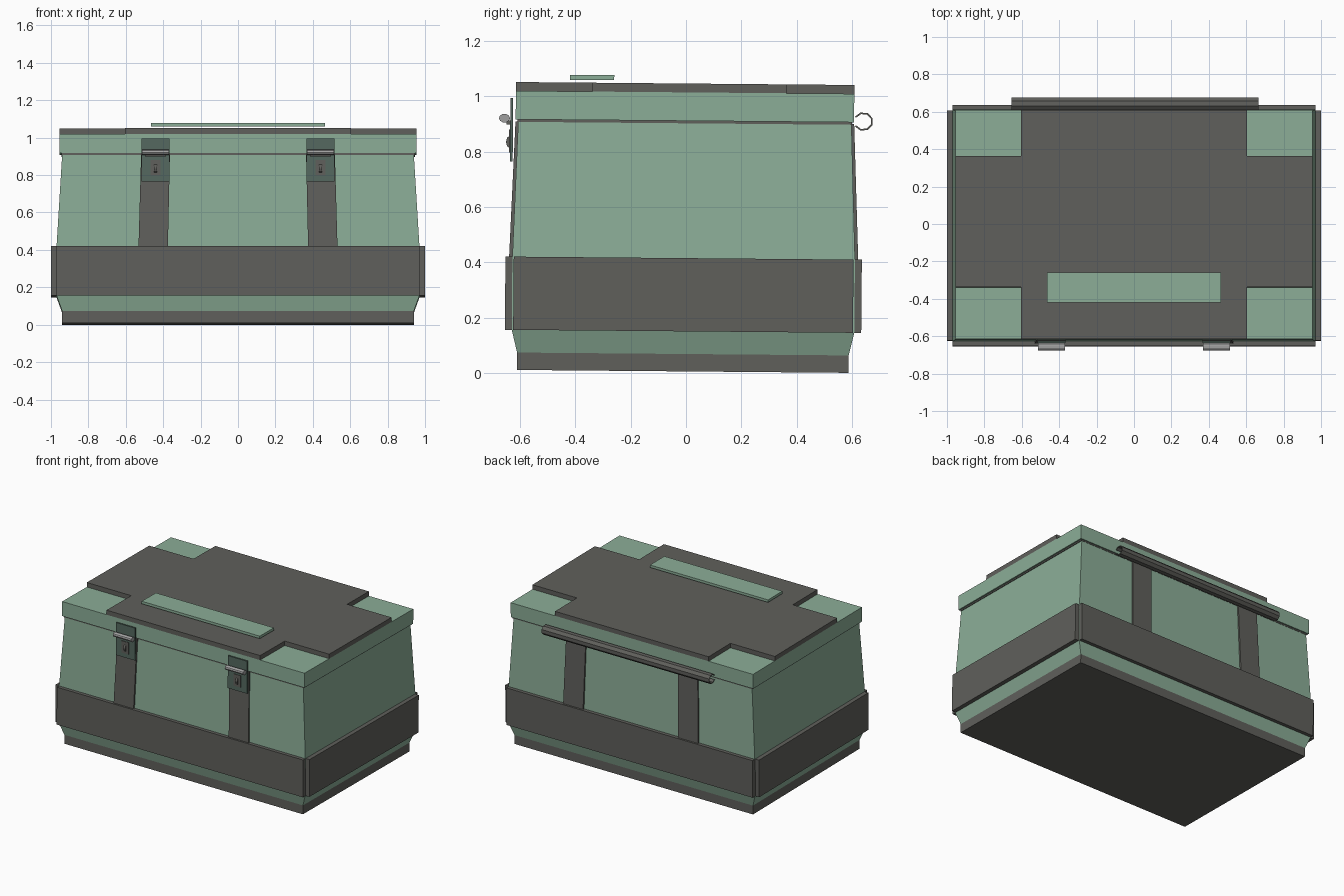
import bpy, bmesh, math
from mathutils import Matrix

if "Cube" in bpy.data.objects:
    bpy.data.objects.remove(bpy.data.objects["Cube"])

# the whole case leans back by half a degree
TILT = Matrix.Translation((0, -0.012, 0.005)) @ Matrix.Rotation(math.radians(-0.5), 4, 'X')


def material(name, rgb):
    m = bpy.data.materials.new(name)
    m.diffuse_color = (*rgb, 1)
    m.use_nodes = True
    m.node_tree.nodes["Principled BSDF"].inputs["Base Color"].default_value = m.diffuse_color
    return m


GREEN = material("green_paint", (0.26, 0.42, 0.31))
DARK = material("dark_trim", (0.115, 0.115, 0.105))
LATCH = material("latch_green", (0.09, 0.14, 0.115))
METAL = material("metal", (0.35, 0.35, 0.35))


def finish(name, bm, mat):
    bmesh.ops.recalc_face_normals(bm, faces=bm.faces)
    bm.transform(TILT)
    me = bpy.data.meshes.new(name)
    bm.to_mesh(me)
    bm.free()
    me.materials.append(mat)
    ob = bpy.data.objects.new(name, me)
    bpy.context.collection.objects.link(ob)
    return ob


def loft(name, rings, mat):
    """Stack of rectangles (z, x0, x1, y0, y1), capped at both ends."""
    bm = bmesh.new()
    loops = [[bm.verts.new(p) for p in ((a, c, z), (b, c, z), (b, d, z), (a, d, z))]
             for z, a, b, c, d in rings]
    for lo, hi in zip(loops, loops[1:]):
        for i in range(4):
            j = (i + 1) % 4
            bm.faces.new((lo[i], lo[j], hi[j], hi[i]))
    bm.faces.new(loops[0])
    bm.faces.new(loops[-1])
    return finish(name, bm, mat)


def box(name, x0, x1, y0, y1, z0, z1, mat):
    return loft(name, [(z0, x0, x1, y0, y1), (z1, x0, x1, y0, y1)], mat)


def extrude_z(name, pts, z0, z1, mat):
    """Outline in x/y pulled up from z0 to z1."""
    bm = bmesh.new()
    f = bm.faces.new([bm.verts.new((x, y, z0)) for x, y in pts])
    r = bmesh.ops.extrude_face_region(bm, geom=[f])
    for v in r["geom"]:
        if isinstance(v, bmesh.types.BMVert):
            v.co.z = z1
    return finish(name, bm, mat)


def extrude_x(name, pts, x0, x1, mat):
    """Closed outline in y/z pulled along x."""
    bm = bmesh.new()
    f = bm.faces.new([bm.verts.new((x0, y, z)) for y, z in pts])
    r = bmesh.ops.extrude_face_region(bm, geom=[f])
    for v in r["geom"]:
        if isinstance(v, bmesh.types.BMVert):
            v.co.x = x1
    return finish(name, bm, mat)


def cross(hx, ix, hy, iy0, iy1):
    """Rectangle outline with its four corners notched out."""
    return [(-ix, -hy), (ix, -hy), (ix, iy0), (hx, iy0), (hx, iy1), (ix, iy1),
            (ix, hy), (-ix, hy), (-ix, iy1), (-hx, iy1), (-hx, iy0), (-ix, iy0)]


def ring(z, hx, hy):
    return (z, -hx, hx, -hy, hy)


# base and body
loft("base_plate", [ring(0, 0.94, 0.60), ring(0.063, 0.94, 0.60)], DARK)
loft("body", [ring(0.063, 0.94, 0.60), ring(0.145, 0.97, 0.62),
              ring(0.41, 0.97, 0.62), ring(0.90, 0.94, 0.603)], GREEN)

# wide band around the lower body, notched at the corners
extrude_z("lower_band", cross(1.0, 0.97, 0.645, -0.615, 0.615), 0.145, 0.41, DARK)

# lid with a dark seam and a cross shaped top panel
box("lid_seam", -0.945, 0.945, -0.605, 0.605, 0.898, 0.907, DARK)
box("lid", -0.955, 0.955, -0.6125, 0.6125, 0.907, 1.01, GREEN)
extrude_z("top_panel", cross(0.955, 0.605, 0.6125, -0.335, 0.367), 1.01, 1.042, DARK)
box("top_handle_plate", -0.465, 0.465, -0.417, -0.257, 1.052, 1.07, GREEN)

# straps on front and back, latches on the front
for s, side in ((-1, "left"), (1, "right")):
    for t, face in ((-1, "front"), (1, "back")):
        rings = []
        for z, xa, xb, yin, yout in ((0.405, 0.375, 0.532, 0.615, 0.632),
                                     (0.90, 0.364, 0.518, 0.598, 0.613)):
            rings.append((z, *sorted((s * xa, s * xb)), *sorted((t * yin, t * yout))))
        loft(f"{face}_strap_{side}", rings, DARK)

    c = s * 0.441
    box(f"latch_plate_{side}", c - 0.076, c + 0.076, -0.632, -0.622, 0.755, 0.985, LATCH)
    box(f"latch_lip_{side}", c - 0.055, c + 0.055, -0.645, -0.631, 0.888, 0.902, DARK)
    bar = [(-0.653 + 0.02 * math.cos(a), 0.911 + 0.016 * math.sin(a))
           for a in (math.tau * i / 10 for i in range(10))]
    extrude_x(f"latch_bar_{side}", bar, c - 0.072, c + 0.072, METAL)
    box(f"lock_plate_{side}", c - 0.027, c + 0.027, -0.636, -0.631, 0.787, 0.87, DARK)
    knob = [(-0.635, 0.803), (-0.643, 0.81), (-0.647, 0.825), (-0.643, 0.84), (-0.635, 0.847)]
    extrude_x(f"lock_knob_{side}", knob, c - 0.008, c + 0.008, DARK)

# open tube hinge along the back
angles = [math.radians(-150 + 300 * i / 7) for i in range(8)]
outer = [(0.646 + 0.036 * math.cos(a), 0.910 + 0.034 * math.sin(a)) for a in angles]
inner = [(0.646 + 0.030 * math.cos(a), 0.910 + 0.028 * math.sin(a)) for a in reversed(angles)]
extrude_x("hinge_tube", outer + inner, -0.655, 0.665, DARK)
